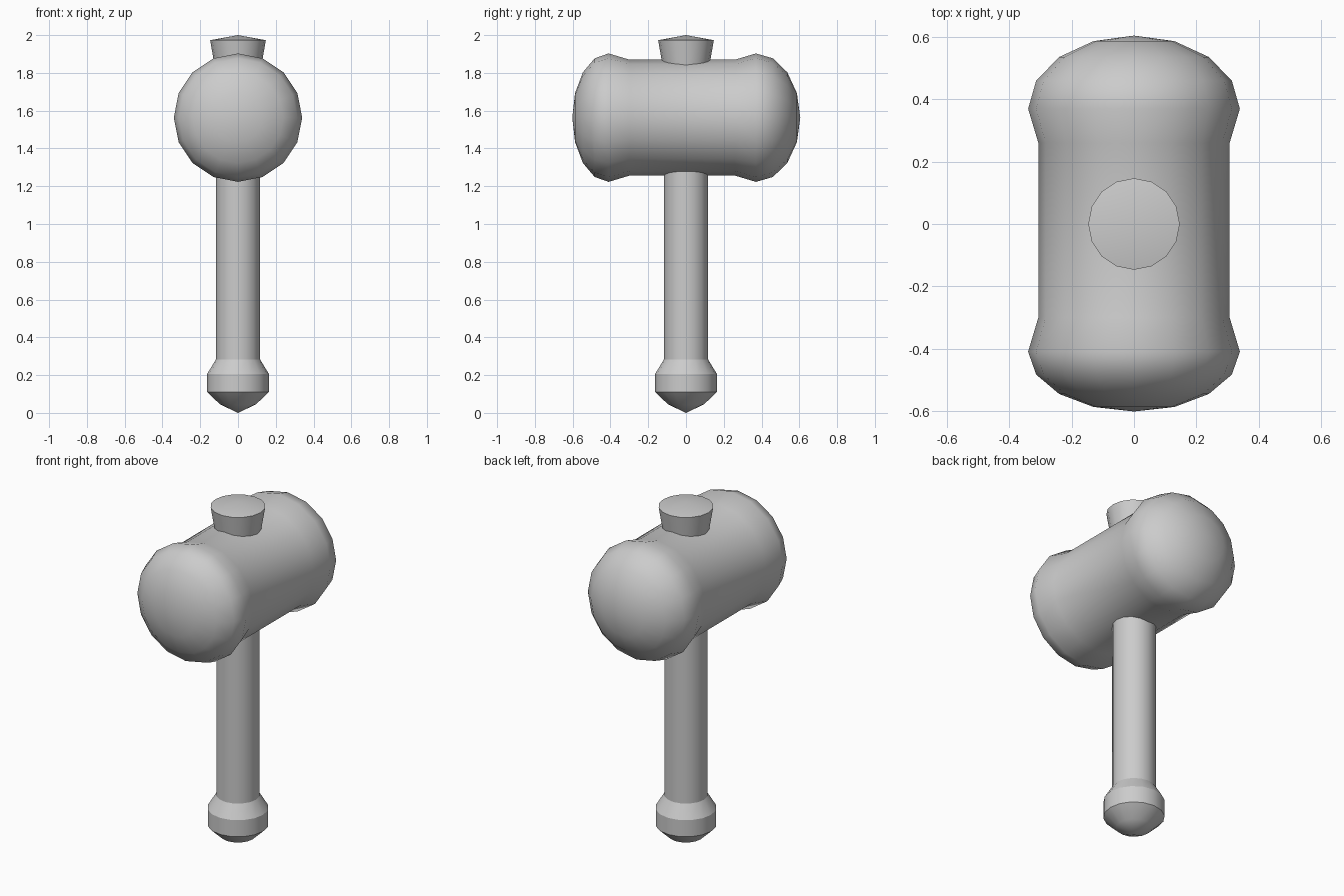
import bpy, math

if "Cube" in bpy.data.objects:
    bpy.data.objects.remove(bpy.data.objects["Cube"])

SIDES = 16


def lathe(name, profile, axis='Z', height=0.0, angle=30):
    """Revolve (radius, position) points; radius 0 gives a pole."""
    verts, faces, rings = [], [], []
    for r, p in profile:
        ring = []
        for i in range(1 if r == 0 else SIDES):
            a = 2 * math.pi * i / SIDES
            c, s = r * math.cos(a), r * math.sin(a)
            ring.append(len(verts))
            verts.append((c, s, p) if axis == 'Z' else (-c, p, s + height))
        rings.append(ring)
    for lo, hi in zip(rings, rings[1:]):
        for i in range(SIDES):
            j = (i + 1) % SIDES
            if len(lo) == 1:
                faces.append((lo[0], hi[j], hi[i]))
            elif len(hi) == 1:
                faces.append((lo[i], lo[j], hi[0]))
            else:
                faces.append((lo[i], lo[j], hi[j], hi[i]))
    mesh = bpy.data.meshes.new(name)
    mesh.from_pydata(verts, [], faces)
    obj = bpy.data.objects.new(name, mesh)
    bpy.context.collection.objects.link(obj)
    bpy.ops.object.select_all(action='DESELECT')
    obj.select_set(True)
    bpy.context.view_layer.objects.active = obj
    bpy.ops.object.shade_smooth_by_angle(angle=math.radians(angle))
    return obj


def dome(radius, base, depth):
    """Quarter-ellipse profile from rim to pole."""
    steps = [math.radians(22.5 * k) for k in range(4)]
    pts = [(radius * math.cos(a), base + depth * math.sin(a)) for a in steps]
    return pts + [(0, base + depth)]


# mallet head: waisted barrel with a squashed dome at each end
front = dome(0.34, -0.41, -0.192)
back = dome(0.34, 0.37, 0.235)
lathe("mallet_head", front[::-1] + [(0.307, -0.30), (0.307, 0.26)] + back,
      axis='Y', height=1.563, angle=40)

# handle with a flared, rounded pommel
lathe("handle", [(0, 0), (0.095, 0.045), (0.163, 0.11), (0.163, 0.207),
                 (0.117, 0.283), (0.117, 1.35), (0, 1.35)])

# flared peg through the top of the head
lathe("top_peg", [(0, 1.80), (0.118, 1.80), (0.147, 1.973), (0, 2.0)])
